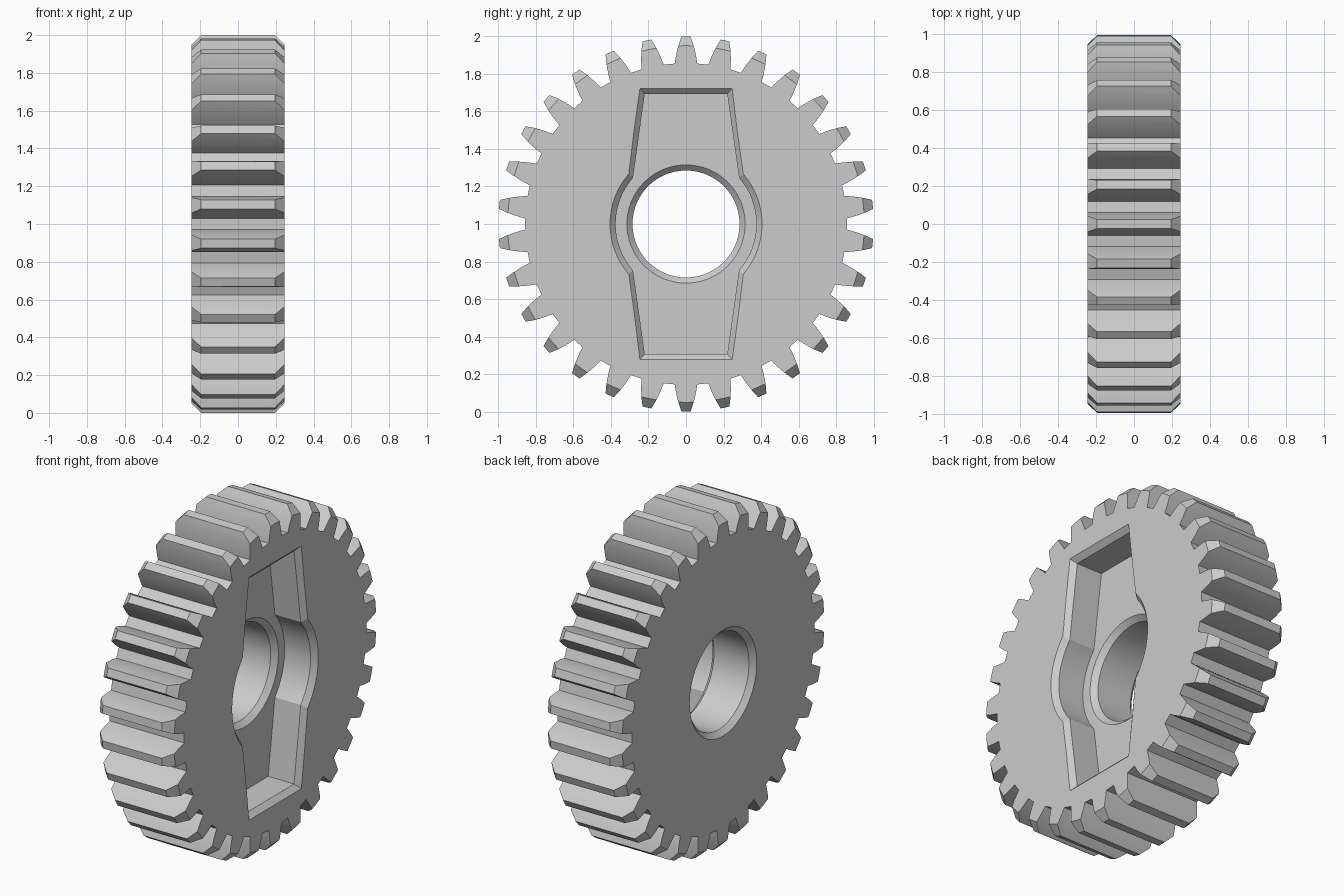
import bpy, bmesh
from math import pi, sin, cos, atan2

cube = bpy.data.objects.get("Cube")
if cube:
    bpy.data.objects.remove(cube, do_unlink=True)

TEETH = 30
HALF = 0.245      # half the gear thickness
FLOOR = 0.045     # x of the pocket floor
CH = 0.03         # small edge chamfer
BORE = 0.285


def loft(name, rings):
    """Closed solid through (x, outline) rings that lie across the x axis."""
    bm = bmesh.new()
    loops = [[bm.verts.new((x, y, z + 1)) for y, z in pts] for x, pts in rings]
    for a, b in zip(loops, loops[1:]):
        for i in range(len(a)):
            j = (i + 1) % len(a)
            bm.faces.new((a[i], a[j], b[j], b[i]))
    bm.faces.new(loops[0][::-1])
    bm.faces.new(loops[-1])
    bmesh.ops.recalc_face_normals(bm, faces=bm.faces)
    mesh = bpy.data.meshes.new(name)
    bm.to_mesh(mesh)
    bm.free()
    obj = bpy.data.objects.new(name, mesh)
    bpy.context.collection.objects.link(obj)
    return obj


def circle(r, n=96):
    return [(r * cos(2 * pi * i / n), r * sin(2 * pi * i / n)) for i in range(n)]


def gear_outline():
    # (radius, half width) up one curved tooth flank
    flank = [(0.857, 0.06), (0.89, 0.055), (0.925, 0.0475), (0.96, 0.038), (1.0, 0.024)]
    sides = [(r, -w) for r, w in flank] + [(r, w) for r, w in reversed(flank)]
    pts = []
    for t in range(TEETH):
        mid = pi / 2 + 2 * pi * t / TEETH
        pts += [(r * cos(mid + w / r), r * sin(mid + w / r)) for r, w in sides]
    return pts


def pocket_outline(grow):
    # tapered slot with a round bulge around the bore
    r = 0.375 + grow
    top = (0.22 + grow * 0.85, 0.693 + grow)
    a = atan2(0.247, 0.283)
    n = 16
    arc = [(r * cos(a - 2 * a * i / n), r * sin(a - 2 * a * i / n)) for i in range(n + 1)]
    right = [top] + arc + [(top[0], -top[1])]
    return right + [(-y, -z) for y, z in right]


def boolean(obj, cutter, operation):
    cutter.hide_render = True
    mod = obj.modifiers.new(cutter.name, 'BOOLEAN')
    mod.operation = operation
    mod.solver = 'EXACT'
    mod.object = cutter
    bpy.context.view_layer.objects.active = obj
    bpy.ops.object.modifier_apply(modifier=mod.name)
    bpy.data.objects.remove(cutter, do_unlink=True)


# Toothed body
teeth = gear_outline()
gear = loft("gear", [(-HALF, teeth), (HALF, teeth)])

# Bevel the tooth ends with a double cone
edge = 0.95 + HALF
envelope = loft("envelope", [(x, circle(edge - abs(x), 180)) for x in (-0.4, 0, 0.4)])
boolean(gear, envelope, 'INTERSECT')

# Chamfered pocket on the right-hand face
pocket = loft("pocket_cutter", [(FLOOR, pocket_outline(0)),
                                (HALF - CH, pocket_outline(0)),
                                (HALF + CH, pocket_outline(2 * CH))])
boolean(gear, pocket, 'DIFFERENCE')

# Bore flared at both ends
bore = loft("bore_cutter", [(-HALF - CH, circle(BORE + 2 * CH)),
                            (-HALF + CH, circle(BORE)),
                            (FLOOR - CH, circle(BORE)),
                            (FLOOR + CH, circle(BORE + 2 * CH))])
boolean(gear, bore, 'DIFFERENCE')

# Plain grey material
grey = bpy.data.materials.new("grey")
grey.use_nodes = True
colour = (0.6, 0.6, 0.6, 1)
grey.diffuse_color = colour
grey.node_tree.nodes["Principled BSDF"].inputs["Base Color"].default_value = colour
gear.data.materials.clear()
gear.data.materials.append(grey)

# Smooth the curved walls, keep the corners sharp
bpy.ops.object.select_all(action='DESELECT')
gear.select_set(True)
bpy.context.view_layer.objects.active = gear
bpy.ops.object.shade_smooth_by_angle(angle=pi / 9)
